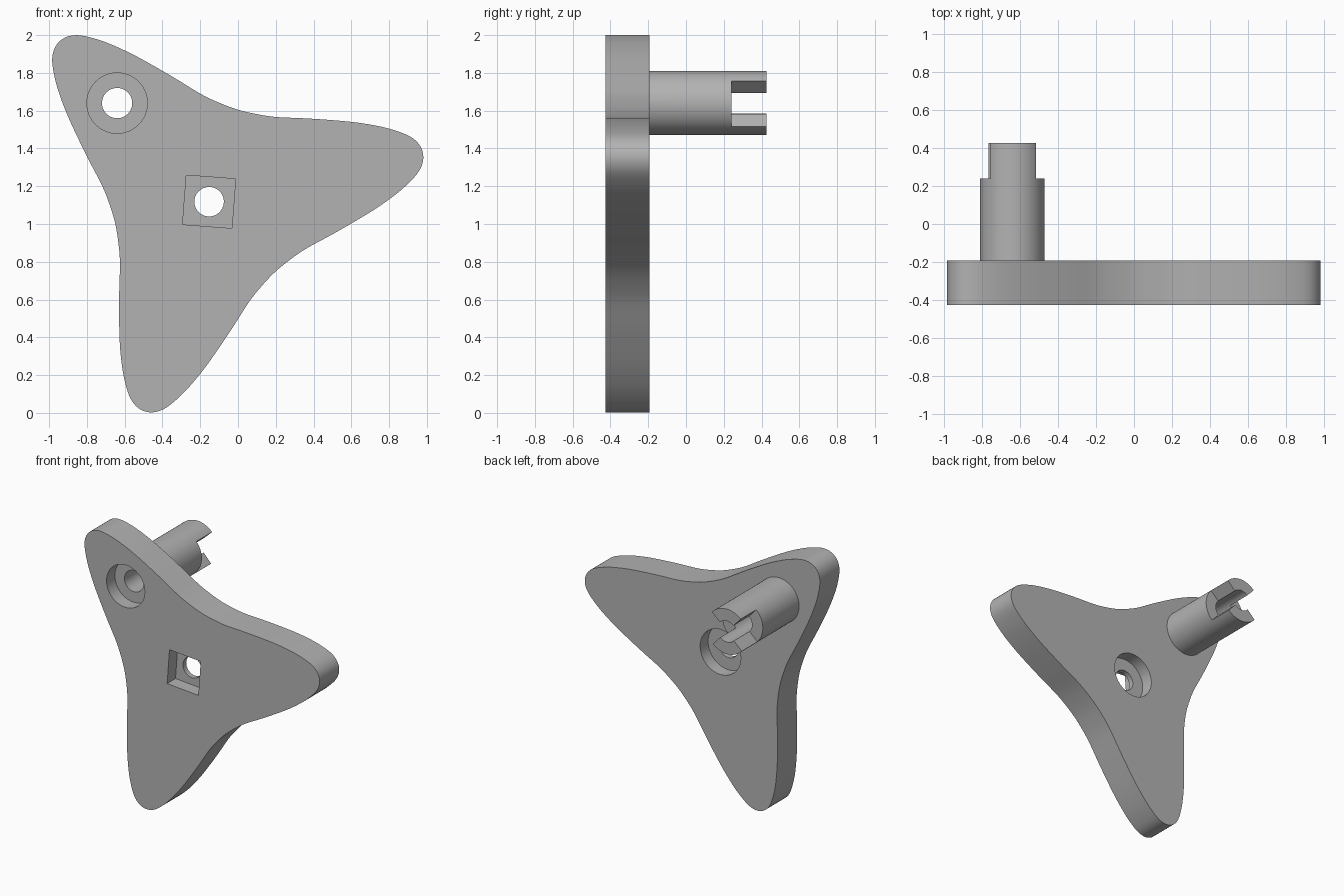
import bpy, bmesh
from math import cos, sin, radians
from mathutils import Vector
from mathutils.geometry import interpolate_bezier

cube = bpy.data.objects.get("Cube")
if cube:
    bpy.data.objects.remove(cube)

FRONT, BACK, PIN_END = -0.427, -0.193, 0.427
HUB = Vector((-0.153, 1.118))
PIN = Vector((-0.64, 1.64))
LOBE_ANGLE = 13

grey = bpy.data.materials.new("plain grey")
grey.use_nodes = True
grey.diffuse_color = (0.45, 0.45, 0.45, 1)
grey.node_tree.nodes["Principled BSDF"].inputs["Base Color"].default_value = grey.diffuse_color


def polar(radius, degrees):
    a = radians(degrees)
    return Vector((radius * cos(a), radius * sin(a)))


def circle(center, radius, sides=64):
    return [center + polar(radius, 360 * i / sides) for i in range(sides)]


def prism(name, points, y0, y1):
    """Extrude an x-z outline along y."""
    bm = bmesh.new()
    face = bm.faces.new([bm.verts.new((p.x, y0, p.y)) for p in points])
    extruded = bmesh.ops.extrude_face_region(bm, geom=[face])["geom"]
    bmesh.ops.translate(bm, vec=(0, y1 - y0, 0),
                        verts=[v for v in extruded if isinstance(v, bmesh.types.BMVert)])
    bmesh.ops.recalc_face_normals(bm, faces=bm.faces)
    mesh = bpy.data.meshes.new(name)
    bm.to_mesh(mesh)
    bm.free()
    mesh.materials.append(grey)
    obj = bpy.data.objects.new(name, mesh)
    bpy.context.collection.objects.link(obj)
    return obj


def combine(target, other, operation):
    """Apply a boolean and discard the helper."""
    mod = target.modifiers.new(operation.lower(), "BOOLEAN")
    mod.operation, mod.object, mod.solver = operation, other, "EXACT"
    bpy.context.view_layer.objects.active = target
    bpy.ops.object.modifier_apply(modifier=mod.name)
    bpy.data.objects.remove(other)


def cut(target, points, y0, y1):
    cutter = prism("cutter", points, y0, y1)
    cutter.hide_render = True
    combine(target, cutter, "DIFFERENCE")


def smooth_loop(points, steps=5):
    """Closed smooth curve through the points."""
    n, out = len(points), []
    for i in range(n):
        a, b, c, d = (points[(i + k) % n] for k in (-1, 0, 1, 2))
        out += interpolate_bezier(b, b + (c - a) / 6, c - (d - b) / 6, c, steps + 1)[:-1]
    return [Vector(p[:2]) for p in out]


# Half of one lobe, from valley to tip, mirrored and repeated three times
half_lobe = [(0.255, 0.442), (0.35, 0.395), (0.447, 0.357), (0.59, 0.317), (0.71, 0.281),
             (0.83, 0.242), (0.93, 0.203), (1.02, 0.16), (1.105, 0.105), (1.147, 0.055), (1.161, 0)]
lobe = [(u, -v) for u, v in half_lobe] + [(u, v) for u, v in half_lobe[-2:0:-1]]
outline = []
for k in range(3):
    a = radians(LOBE_ANGLE + 120 * k)
    outline += [HUB + Vector((u * cos(a) - v * sin(a), u * sin(a) + v * cos(a))) for u, v in lobe]

# Three-lobed plate with the pin on its back
knob = prism("three_lobed_knob", smooth_loop(outline), FRONT, BACK)
combine(knob, prism("pin", circle(PIN, 0.17), BACK - 0.05, PIN_END), "UNION")

# Pin: front counterbore, through bore, and end slots leaving two prongs
cut(knob, circle(PIN, 0.16), FRONT - 0.1, FRONT + 0.1)
cut(knob, circle(PIN, 0.08), FRONT - 0.1, PIN_END + 0.1)
for start in (-47, 133):
    cut(knob, [PIN, PIN + polar(0.4, start), PIN + polar(0.4, start + 90)], 0.24, PIN_END + 0.1)

# Hub: square front socket, round back recess, through bore
cut(knob, [HUB + polar(0.185, 40.7 + 90 * k) for k in range(4)], FRONT - 0.1, FRONT + 0.1)
cut(knob, circle(HUB, 0.17), BACK - 0.095, BACK + 0.1)
cut(knob, circle(HUB, 0.078), FRONT - 0.1, BACK + 0.1)

bpy.ops.object.select_all(action="DESELECT")
knob.select_set(True)
bpy.context.view_layer.objects.active = knob
bpy.ops.object.shade_smooth_by_angle(angle=radians(30))
